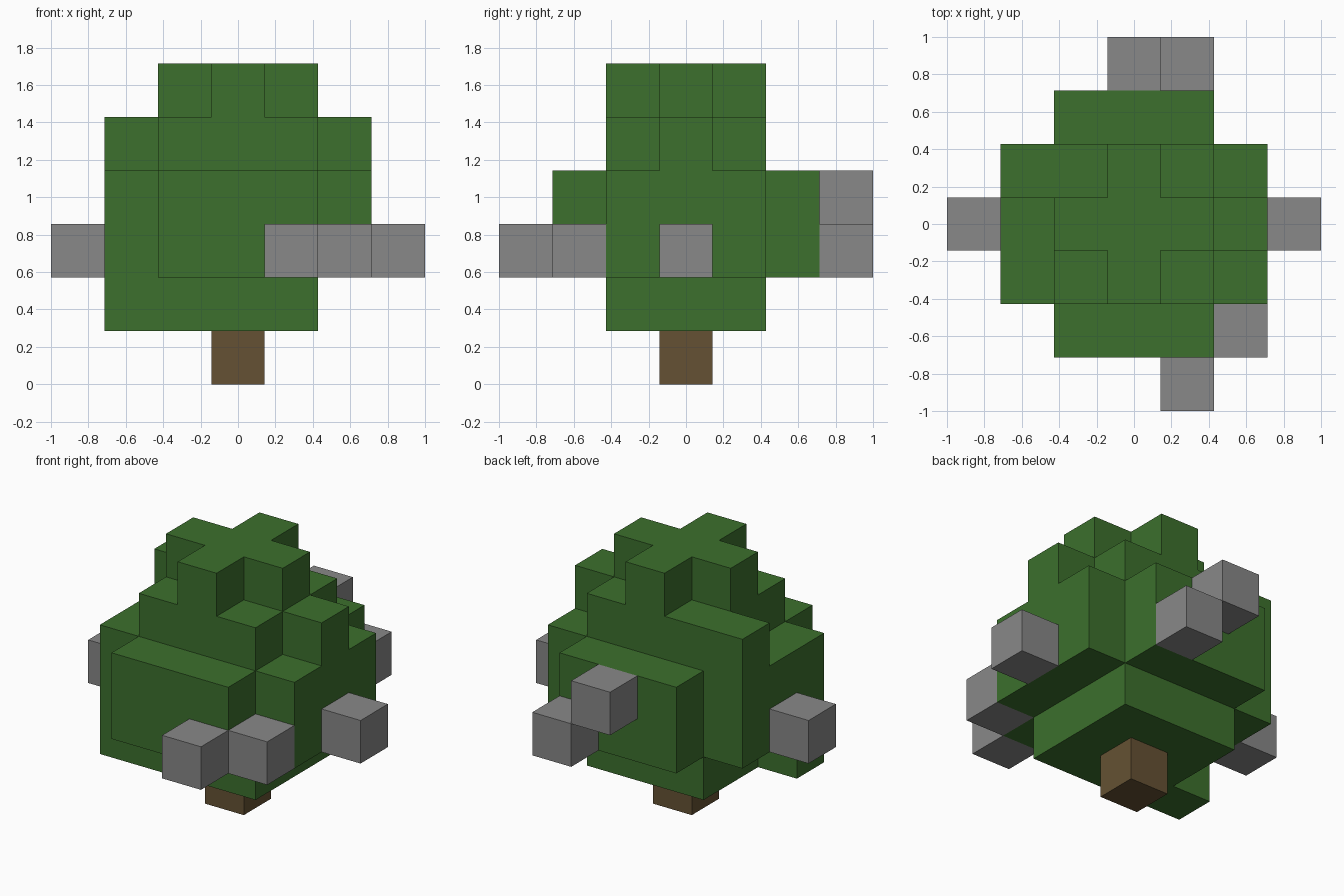
import bpy
import bmesh
from mathutils import Vector

if "Cube" in bpy.data.objects:
    bpy.data.objects.remove(bpy.data.objects["Cube"], do_unlink=True)

U = 2 / 7  # edge of one block


def material(name, rgb):
    mat = bpy.data.materials.new(name)
    mat.use_nodes = True
    mat.diffuse_color = (*rgb, 1)
    bsdf = mat.node_tree.nodes["Principled BSDF"]
    bsdf.inputs["Base Color"].default_value = (*rgb, 1)
    return mat


def block_range(xs, ys, zs):
    """All grid cells in inclusive ranges of x, y and z."""
    return {(x, y, z)
            for x in range(xs[0], xs[1] + 1)
            for y in range(ys[0], ys[1] + 1)
            for z in range(zs[0], zs[1] + 1)}


def build(name, cells, mat):
    """Outer skin of a set of grid cells, with flat areas merged."""
    bm = bmesh.new()
    for cell in cells:
        centre = (Vector(cell) + Vector((0, 0, 0.5))) * U
        for axis in range(3):
            for sign in (-1, 1):
                n = Vector((0, 0, 0))
                n[axis] = sign
                if tuple(int(c + d) for c, d in zip(cell, n)) in cells:
                    continue
                a = Vector((0, 0, 0))
                a[(axis + 1) % 3] = 1
                b = n.cross(a)
                corners = (a + b, b - a, -a - b, a - b)
                bm.faces.new([bm.verts.new(centre + (n + c) * U / 2)
                              for c in corners])
    bmesh.ops.remove_doubles(bm, verts=bm.verts, dist=0.001)
    bmesh.ops.dissolve_limit(bm, angle_limit=0.02, verts=bm.verts, edges=bm.edges)
    mesh = bpy.data.meshes.new(name)
    bm.to_mesh(mesh)
    bm.free()
    mesh.materials.append(mat)
    obj = bpy.data.objects.new(name, mesh)
    bpy.context.collection.objects.link(obj)


green = material("leaf green", (0.045, 0.162, 0.026))
brown = material("bark brown", (0.130, 0.083, 0.033))
grey = material("bauble grey", (0.246, 0.246, 0.246))

# Trunk
build("trunk", {(0, 0, 0)}, brown)

# Foliage: core, side slabs, uneven shoulders and the cross-shaped top
foliage = block_range((-1, 1), (-1, 1), (1, 4))
foliage |= block_range((-2, 2), (-1, 1), (2, 3))
foliage |= block_range((-1, 1), (-2, 2), (2, 3))
foliage |= {(-2, -1, 1), (-2, 1, 4), (2, 0, 4)}
foliage |= block_range((-1, 1), (0, 0), (5, 5))
foliage |= block_range((0, 0), (-1, 1), (5, 5))
build("foliage", foliage, green)

# Grey blocks hung around the foliage
baubles = {
    "left_bauble": (3, 0, 2),
    "right_bauble": (-3, 0, 2),
    "front_bauble": (1, -3, 2),
    "front_corner_bauble": (2, -2, 2),
    "back_lower_bauble": (1, 3, 2),
    "back_upper_bauble": (0, 3, 3),
}
for name, cell in baubles.items():
    build(name, {cell}, grey)
